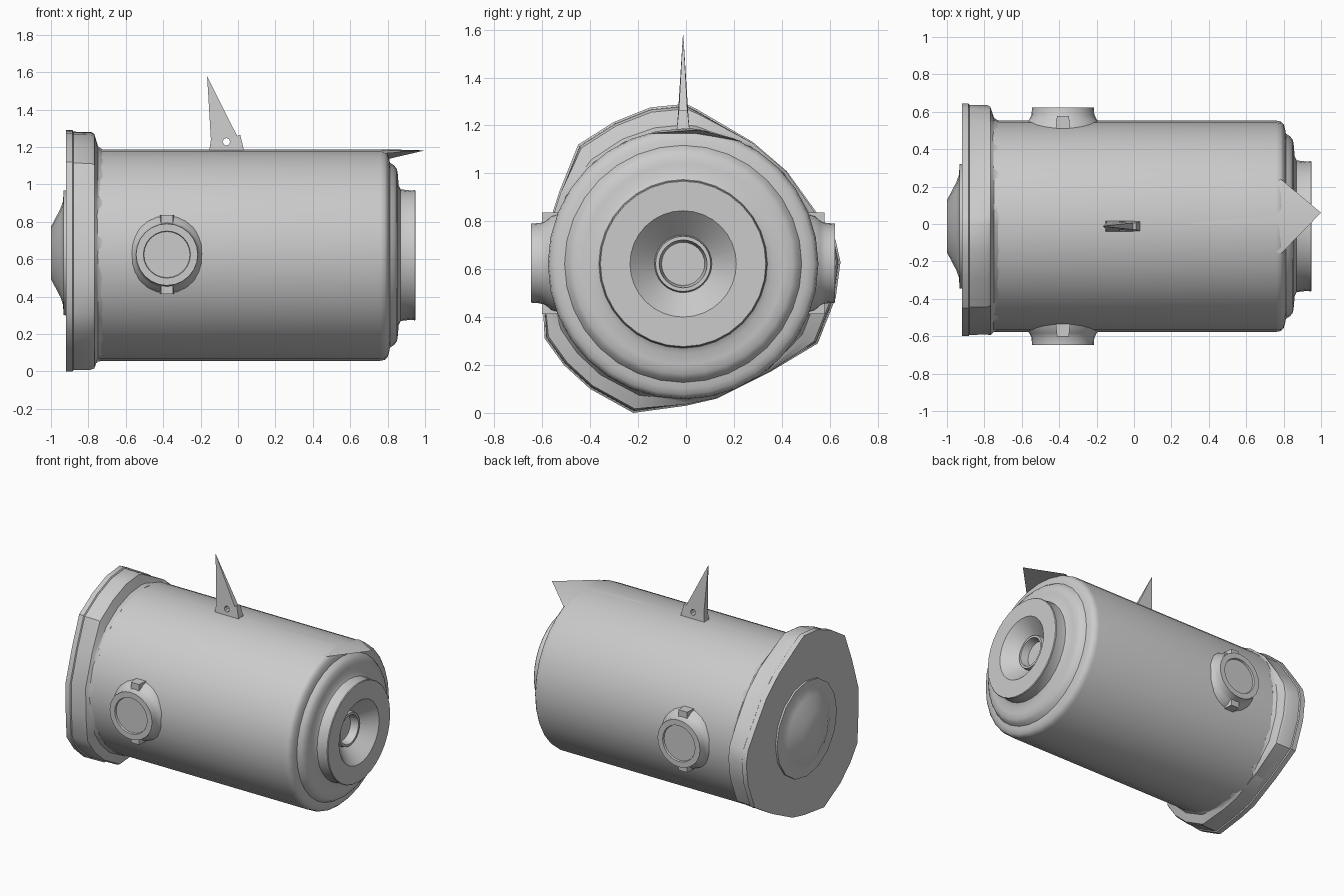
import bpy, bmesh
from math import cos, sin, pi, atan2, radians
from mathutils import Vector, Matrix

cube = bpy.data.objects.get("Cube")
if cube:
    bpy.data.objects.remove(cube, do_unlink=True)

CY, CZ, R = -0.012, 0.622, 0.565   # tank axis and radius

metal = bpy.data.materials.new("grey_metal")
metal.use_nodes = True
GREY = (0.6, 0.6, 0.6, 1)
metal.diffuse_color = GREY
metal.node_tree.nodes["Principled BSDF"].inputs["Base Color"].default_value = GREY


def finish(name, bm, angle=35):
    bmesh.ops.recalc_face_normals(bm, faces=bm.faces)
    mesh = bpy.data.meshes.new(name)
    bm.to_mesh(mesh)
    bm.free()
    mesh.materials.append(metal)
    ob = bpy.data.objects.new(name, mesh)
    bpy.context.collection.objects.link(ob)
    if angle:
        bpy.ops.object.select_all(action='DESELECT')
        ob.select_set(True)
        bpy.context.view_layer.objects.active = ob
        bpy.ops.object.shade_smooth_by_angle(angle=radians(angle))
    return ob


def loft(name, rings, angle=35):
    """Skin a list of equal-length point rings and cap both ends."""
    bm = bmesh.new()
    loops = [[bm.verts.new(p) for p in ring] for ring in rings]
    n = len(loops[0])
    for a, b in zip(loops, loops[1:]):
        for i in range(n):
            j = (i + 1) % n
            bm.faces.new((a[i], a[j], b[j], b[i]))
    bm.faces.new(loops[0])
    bm.faces.new(loops[-1])
    return finish(name, bm, angle)


def lathe(name, profile, sides, matrix):
    """Turn (distance, radius) pairs about the local x axis."""
    rings = [[matrix @ Vector((d, r * cos(2 * pi * i / sides), r * sin(2 * pi * i / sides)))
              for i in range(sides)] for d, r in profile]
    return loft(name, rings)


axis = Matrix.Translation((0, CY, CZ))

# Tank body with stepped end and conical socket
lathe("tank_body", [
    (-0.85, R), (0.76, R), (0.785, 0.56), (0.8, 0.545), (0.808, 0.52), (0.812, 0.495),
    (0.835, 0.48), (0.85, 0.46), (0.856, 0.42), (0.858, 0.375), (0.87, 0.352),
    (0.93, 0.345), (0.945, 0.349), (0.95, 0.345), (0.95, 0.222), (0.85, 0.12),
    (0.875, 0.115), (0.875, 0.1), (0.82, 0.09)], 32, axis)

# Irregular end flange, blended into the round body
outline = [(-0.22, 0.0), (-0.4, 0.1), (-0.51, 0.2), (-0.59, 0.31), (-0.6, 0.5), (-0.6, 0.7),
           (-0.53, 0.92), (-0.45, 1.12), (-0.3, 1.215), (-0.15, 1.275), (0.0, 1.29),
           (0.05, 1.265), (0.28, 1.13), (0.42, 1.01), (0.55, 0.83), (0.625, 0.72),
           (0.645, 0.63), (0.625, 0.48), (0.55, 0.29), (0.35, 0.17), (0.13, 0.06), (0.0, 0.03)]


def flange_ring(x, blend, scale=1):
    ring = []
    for y, z in outline:
        a = atan2(z - CZ, y - CY)
        circle = Vector((x, CY + R * cos(a), CZ + R * sin(a)))
        edge = Vector((x, CY + (y - CY) * scale, CZ + (z - CZ) * scale))
        ring.append(edge.lerp(circle, blend))
    return ring


loft("end_flange", [flange_ring(*s) for s in (
    (-0.92, 0), (-0.885, 0), (-0.88, 0, 0.988), (-0.785, 0, 0.985), (-0.768, 0.2),
    (-0.757, 0.55), (-0.748, 0.85), (-0.725, 1))])

# Raised cap on the flange
lathe("end_cap", [(-0.9, 0.335), (-0.932, 0.333), (-0.936, 0.275), (-0.95, 0.235),
                  (-1.0, 0.14)], 16, axis @ Matrix.Translation((0, 0, 0.012)))

# Side ports with a pair of lugs each
PX = -0.38
for side, label in ((-1, "front"), (1, "back")):
    turn = Matrix.Translation((PX, CY, CZ + 0.003)) @ Matrix.Rotation(side * pi / 2, 4, 'Z')
    lathe(label + "_port", [(0.5, 0.215), (0.55, 0.2), (0.572, 0.18), (0.595, 0.168),
                            (0.635, 0.165), (0.635, 0.126), (0.622, 0.123)], 24, turn)
    for up, place in ((1, "upper"), (-1, "lower")):
        bm = bmesh.new()
        bmesh.ops.create_cube(bm, size=1)
        bmesh.ops.scale(bm, vec=(0.085, 0.11, 0.08), verts=bm.verts)
        for v in bm.verts:
            if v.co.y * side > 0:
                v.co.x *= 0.75
        bmesh.ops.translate(bm, vec=(PX, CY + side * 0.535, CZ + 0.003 + up * 0.172), verts=bm.verts)
        finish(f"{label}_{place}_lug", bm, 0)

# Tall tapered fin: (x, z, half thickness)
fin_side = [(-0.155, 1.17, 0.028), (-0.145, 1.24, 0.022), (-0.165, 1.577, 0.001),
            (-0.005, 1.26, 0.018), (0.012, 1.265, 0.018), (0.035, 1.17, 0.028)]
fin = loft("fin", [[(x, CY + s * t, z) for x, z, t in fin_side] for s in (-1, 1)], 0)

# Round hole through the fin foot
hole = lathe("fin_hole_cutter", [(-0.1, 0.02), (0.1, 0.02)], 8,
             Matrix.Translation((-0.062, CY, 1.228)) @ Matrix.Rotation(pi / 2, 4, 'Z'))
hole.hide_render = True
hole.hide_set(True)
hole.display_type = 'WIRE'
cut = fin.modifiers.new("hole", 'BOOLEAN')
cut.operation = 'DIFFERENCE'
cut.object = hole

# Thin pointed plate overhanging the stepped end
bm = bmesh.new()
ridge, left, tip, right, under = [bm.verts.new(p) for p in (
    (0.3, 0.0, 1.187), (0.785, 0.24, 1.132), (1.0, 0.06, 1.182), (0.785, -0.16, 1.166),
    (0.785, 0.04, 1.165))]
crest = bm.verts.new((0.785, 0.02, 1.188))
for face in ((ridge, left, crest), (left, tip, crest), (tip, right, crest), (right, ridge, crest),
             (left, under, tip), (under, right, tip), (ridge, under, left), (ridge, right, under)):
    bm.faces.new(face)
finish("pointed_plate", bm, 30)
